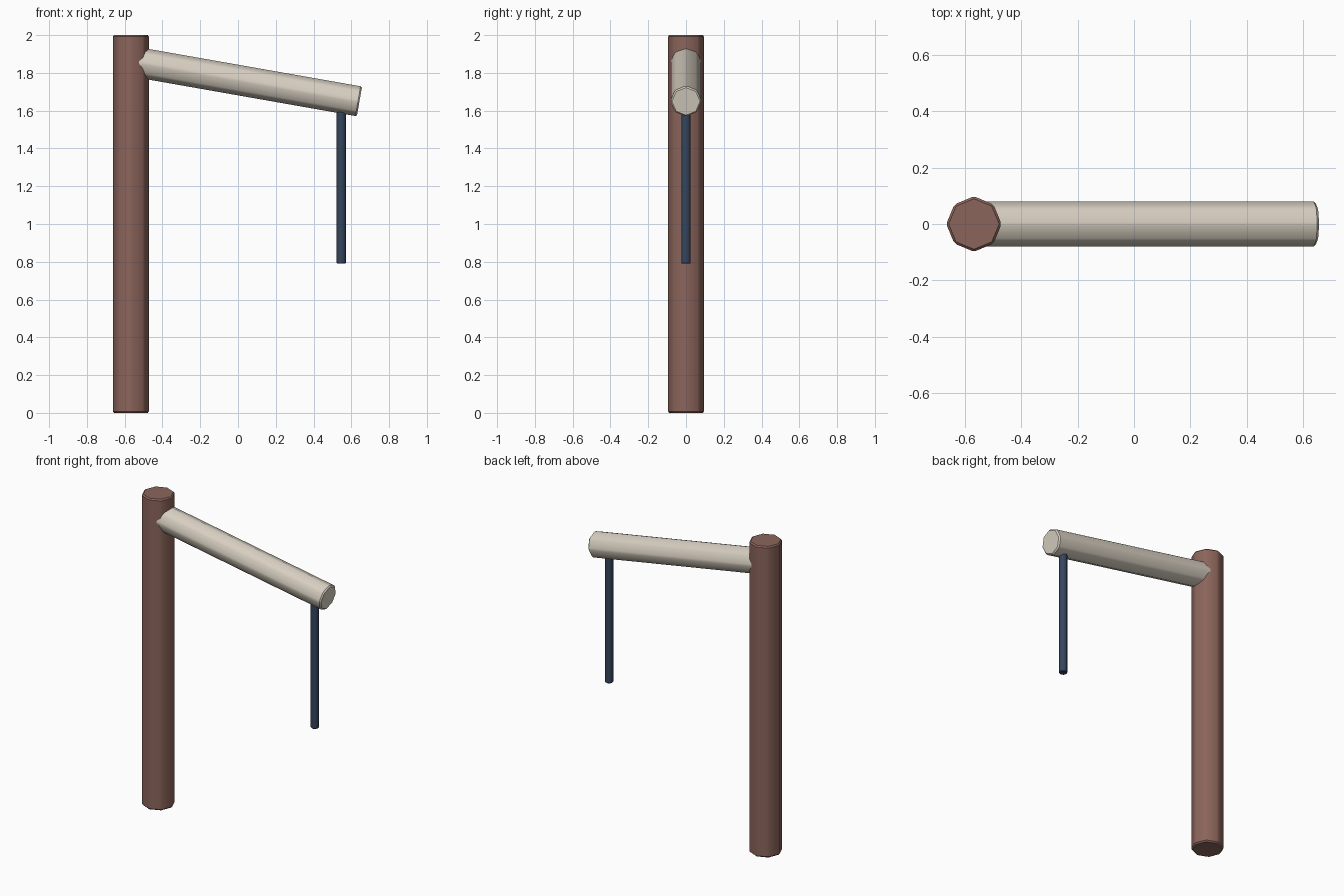
import bpy, math
from mathutils import Vector

if "Cube" in bpy.data.objects:
    bpy.data.objects.remove(bpy.data.objects["Cube"])


def material(name, color):
    m = bpy.data.materials.new(name)
    m.diffuse_color = (*color, 1)
    m.use_nodes = True
    m.node_tree.nodes["Principled BSDF"].inputs["Base Color"].default_value = m.diffuse_color
    return m


def pole(name, start, end, radius, bevel, mat):
    """Octagonal pole with softened edges between two points."""
    a, b = Vector(start), Vector(end)
    bpy.ops.mesh.primitive_cylinder_add(vertices=8, radius=radius, depth=(b - a).length,
                                        location=(a + b) / 2)
    ob = bpy.context.object
    ob.name = name
    # tilt only in the xz plane so a corner stays on top
    d = b - a
    ob.rotation_euler = (0, math.atan2(d.x, d.z), 0)
    ob.data.materials.append(mat)
    mod = ob.modifiers.new("soft_edges", 'BEVEL')
    mod.width = bevel
    mod.segments = 1
    mod.limit_method = 'ANGLE'
    mod.angle_limit = math.radians(30)
    bpy.ops.object.modifier_apply(modifier=mod.name)
    bpy.ops.object.shade_smooth_by_angle(angle=math.radians(30))
    return ob


brown = material("brown_wood", (0.26, 0.13, 0.105))
cream = material("cream_wood", (0.68, 0.62, 0.53))
navy = material("navy_rope", (0.035, 0.06, 0.11))

# Upright post
pole("post", (-0.567, 0, 0), (-0.567, 0, 2), 0.098, 0.008, brown)
# Sloping arm, rooted inside the post
pole("arm", (-0.567, 0, 1.862), (0.643, 0, 1.649), 0.083, 0.008, cream)
# Hanging rope, rooted inside the arm
pole("rope", (0.547, 0, 0.79), (0.547, 0, 1.66), 0.026, 0.004, navy)
